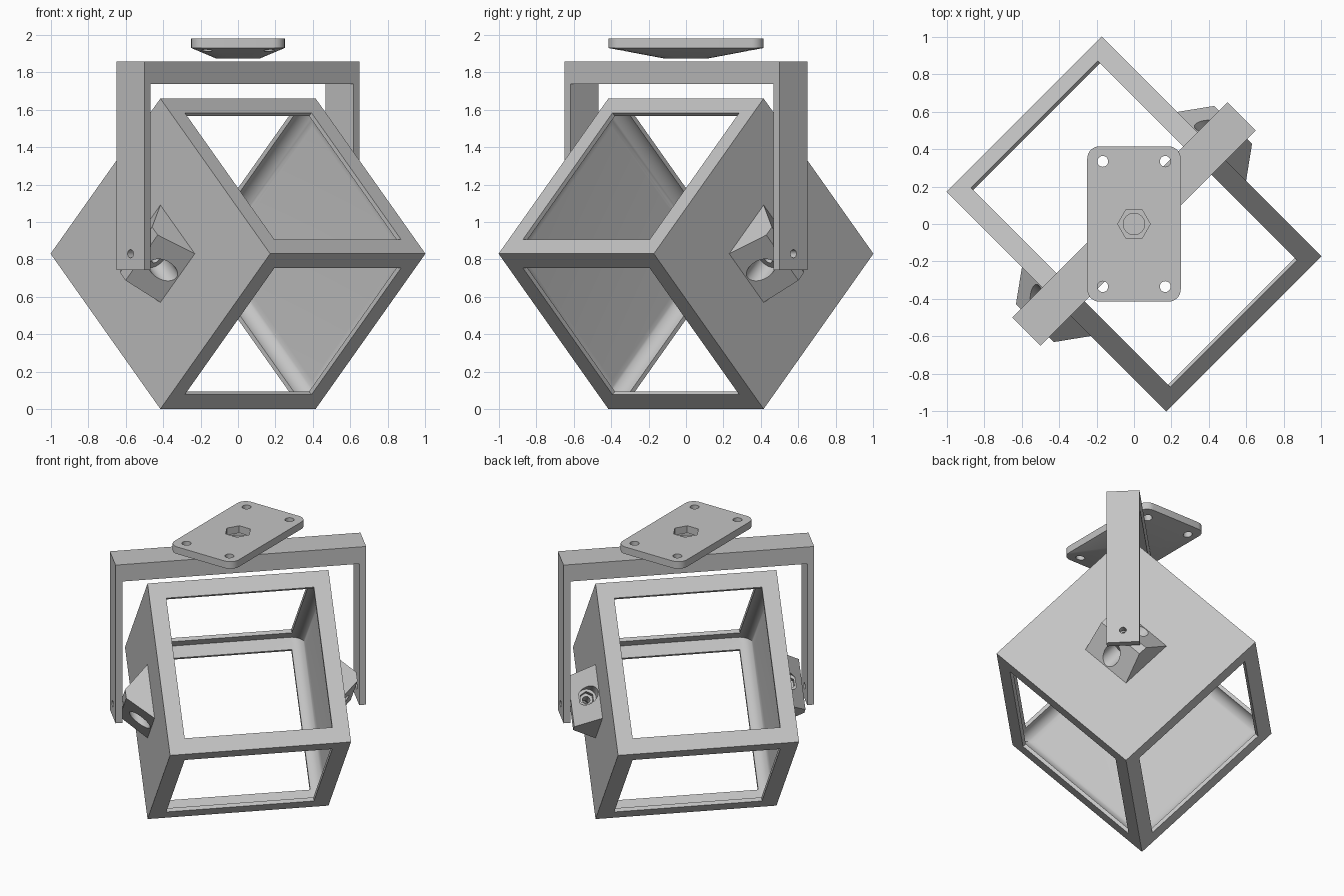
import bpy, bmesh, math
from mathutils import Matrix, Vector

cube = bpy.data.objects.get("Cube")
if cube:
    bpy.data.objects.remove(cube)

grey = bpy.data.materials.new("light_grey")
grey.use_nodes = True
GREY = (0.55, 0.55, 0.55, 1)
grey.diffuse_color = GREY
grey.node_tree.nodes["Principled BSDF"].inputs["Base Color"].default_value = GREY


def hull(name, points):
    """Convex solid around the points, with flat regions merged."""
    bm = bmesh.new()
    for p in points:
        bm.verts.new(p)
    res = bmesh.ops.convex_hull(bm, input=bm.verts)
    junk = {v for v in res["geom_interior"] + res["geom_unused"] if isinstance(v, bmesh.types.BMVert)}
    bmesh.ops.delete(bm, geom=list(junk), context='VERTS')
    bmesh.ops.dissolve_limit(bm, angle_limit=0.005, verts=bm.verts, edges=bm.edges)
    bmesh.ops.recalc_face_normals(bm, faces=bm.faces)
    me = bpy.data.meshes.new(name)
    bm.to_mesh(me)
    bm.free()
    ob = bpy.data.objects.new(name, me)
    bpy.context.collection.objects.link(ob)
    return ob


def box_points(lo, hi):
    return [(x, y, z) for x in (lo[0], hi[0]) for y in (lo[1], hi[1]) for z in (lo[2], hi[2])]


def rod_points(axis, centre, radius, start, end, sides=32):
    """Two rings along an axis (0, 1 or 2)."""
    pts = []
    for along in (start, end):
        for i in range(sides):
            a = math.tau * i / sides
            p = Vector(centre)
            p[axis] = along
            p[(axis + 1) % 3] += radius * math.cos(a)
            p[(axis + 2) % 3] += radius * math.sin(a)
            pts.append(p)
    return pts


def cut(ob, *cutters):
    """Subtract each point set from the object."""
    for points in cutters:
        tool = hull("cutter", points)
        tool.hide_render = True
        mod = ob.modifiers.new("cut", 'BOOLEAN')
        mod.operation, mod.solver, mod.object = 'DIFFERENCE', 'EXACT', tool
        bpy.context.view_layer.update()
        graph = bpy.context.evaluated_depsgraph_get()
        me = bpy.data.meshes.new_from_object(ob.evaluated_get(graph))
        ob.modifiers.clear()
        ob.data = me
        bpy.data.objects.remove(tool)


def finish(ob, matrix):
    ob.matrix_world = matrix
    ob.data.materials.clear()
    ob.data.materials.append(grey)
    ob.data.shade_smooth()
    ob.data.set_sharp_from_angle(angle=math.radians(30))


turn = Matrix.Rotation(math.radians(45), 4, 'Z')
tilted = Matrix.Translation((0, 0, 0.83)) @ turn @ Matrix.Rotation(math.radians(45), 4, 'X')

# Hollow cube: two closed sides, four windows, coved inner corners
HALF, WALL, COVE = 0.587, 0.025, 0.083
open_half = HALF - WALL - COVE
cavity = []
for i in range(11):
    a = math.pi / 2 * i / 10
    u = open_half + COVE * math.sin(a)
    s = open_half + COVE * math.cos(a)
    cavity += box_points((-u, -s, -s), (u, s, s))
w = open_half
frame = hull("cube_frame", box_points((-HALF,) * 3, (HALF,) * 3))
cut(frame, cavity,
    box_points((-w, -1, -w), (w, 1, w)),
    box_points((-w, -w, -1), (w, w, 1)))
finish(frame, tilted)

# Wedge pivot blocks with a bolt passage on both closed sides
for side, s in (("right", -1), ("left", 1)):
    base, tip = s * HALF, s * 0.75
    block = hull("pivot_block_" + side,
                 [(base, y, z) for y in (-0.184, 0.184) for z in (-0.184, 0.184)] +
                 [(tip, y, z) for y in (-0.03, 0.03) for z in (-0.172, 0.172)])
    c = (s * 0.652, 0, 0)
    cut(block,
        rod_points(1, c, 0.06, 0.075, 0.4),
        rod_points(1, c, 0.046, 0.04, 0.2, 6),
        rod_points(1, c, 0.06, -0.4, -0.045),
        rod_points(1, c, 0.024, -0.3, 0.3),
        rod_points(0, (0, 0, 0), 0.022, s * 0.66, s * 0.9, 24))
    finish(block, tilted)

# U-shaped yoke
yoke = hull("yoke", box_points((-0.813, -0.106, 0.742), (0.813, 0.106, 1.857)))
cut(yoke,
    box_points((-0.768, -0.3, 0.5), (0.768, 0.3, 1.738)),
    rod_points(0, (0, 0, 0.83), 0.022, -1, 1, 24))
finish(yoke, turn)

# Mounting plate: rounded rectangle tapering to a round boss
X, Y, R = 0.25, 0.415, 0.065
outline = []
for sx in (-1, 1):
    for sy in (-1, 1):
        for i in range(9):
            a = math.pi / 2 * i / 8
            outline.append((sx * (X - R + R * math.cos(a)), sy * (Y - R + R * math.sin(a))))
plate = hull("mounting_plate",
             [(x, y, z) for x, y in outline for z in (1.93, 1.98)] +
             rod_points(2, (0, 0, 0), 0.117, 1.874, 1.9, 32)[:32])
cut(plate,
    rod_points(2, (0, 0, 0), 0.087, 1.93, 2.2, 6),
    rod_points(2, (0, 0, 0), 0.057, 1.7, 2.1),
    *[rod_points(2, (x, y, 0), 0.029, 1.7, 2.2, 24) for x in (-0.167, 0.167) for y in (-0.335, 0.335)])
finish(plate, Matrix.Identity(4))
